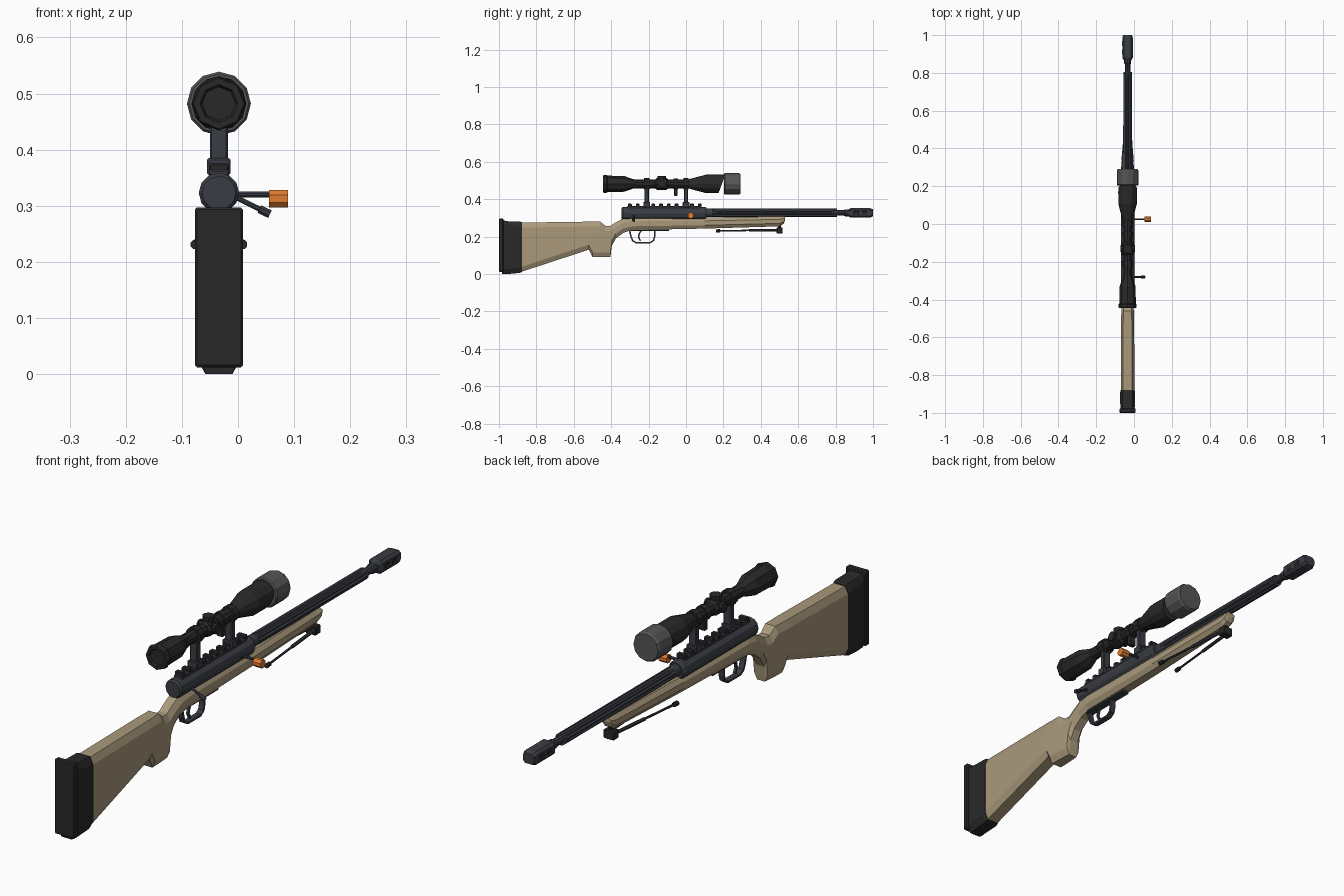
import bpy, bmesh, math
from mathutils import Vector

if "Cube" in bpy.data.objects:
    bpy.data.objects.remove(bpy.data.objects["Cube"])

CX = -0.034          # centre line of the rifle
BORE, SCOPE = 0.325, 0.482


def material(name, r, g, b):
    m = bpy.data.materials.new(name)
    m.diffuse_color = (r, g, b, 1)
    m.use_nodes = True
    m.node_tree.nodes["Principled BSDF"].inputs["Base Color"].default_value = m.diffuse_color
    return m


TAN = material("tan", 0.40, 0.32, 0.20)
METAL = material("gunmetal", 0.042, 0.046, 0.058)
BLACK = material("black", 0.022, 0.022, 0.022)
GREY = material("cap_grey", 0.09, 0.09, 0.09)
ORANGE = material("orange", 0.75, 0.20, 0.03)


def loft(name, rings, mat):
    """Skin a list of equal-length point rings and cap both ends."""
    bm = bmesh.new()
    vs = [[bm.verts.new(p) for p in ring] for ring in rings]
    n = len(rings[0])
    for a, b in zip(vs, vs[1:]):
        for i in range(n):
            j = (i + 1) % n
            bm.faces.new((a[i], a[j], b[j], b[i]))
    bm.faces.new(vs[0])
    bm.faces.new(vs[-1])
    bmesh.ops.recalc_face_normals(bm, faces=bm.faces)
    me = bpy.data.meshes.new(name)
    bm.to_mesh(me)
    bm.free()
    ob = bpy.data.objects.new(name, me)
    me.materials.append(mat)
    bpy.context.collection.objects.link(ob)
    return ob


def lathe(name, profile, zc, mat, n=12, shear=None):
    """Turned part along y; profile holds (y, radius). shear tilts one ring."""
    rings = []
    for k, (y, r) in enumerate(profile):
        t = shear[1] if shear and k in shear[0] else 0
        rings.append([(CX + r * math.sin(math.tau * i / n), y + t * math.cos(math.tau * i / n),
                       zc + r * math.cos(math.tau * i / n)) for i in range(n)])
    return loft(name, rings, mat)


def rod(name, p, q, r, mat, n=8, r2=None):
    p, q = Vector(p), Vector(q)
    rot = (q - p).to_track_quat('Z', 'Y')
    ring = lambda c, s: [c + rot @ Vector((s * math.cos(math.tau * (i + .5) / n),
                                           s * math.sin(math.tau * (i + .5) / n), 0)) for i in range(n)]
    return loft(name, [ring(p, r), ring(q, r if r2 is None else r2)], mat)


def section(y, top, bot, hw, ct=0.012, cb=0.012, slope=2.2):
    """Eight-sided chamfered cross-section."""
    h = top - bot
    zt, zb = min(ct * slope, h * .3), min(cb * slope, h * .3)
    half = [(hw - cb, bot), (hw, bot + zb), (hw, top - zt), (hw - ct, top)]
    pts = half + [(-x, z) for x, z in reversed(half)]
    return [(CX + x, y, z) for x, z in pts]


def box(name, y0, y1, z0, z1, hw, mat, c=0.003):
    e = min(c, (y1 - y0) * .3)
    return loft(name, [section(y0, z1 - e, z0 + e, hw - e, c, c, 1), section(y0 + e, z1, z0, hw, c, c, 1),
                       section(y1 - e, z1, z0, hw, c, c, 1), section(y1, z1 - e, z0 + e, hw - e, c, c, 1)], mat)


# Stock: y, top, bottom, half width
stock = [(-.88, .275, .012, .036), (-.52, .28, .13, .035), (-.50, .28, .09, .034), (-.46, .281, .09, .033),
         (-.43, .257, .09, .031), (-.404, .258, .09, .029), (-.397, .262, .15, .029), (-.375, .277, .19, .029),
         (-.335, .297, .22, .030), (-.29, .302, .235, .031), (.1, .302, .243, .029), (.5, .308, .255, .024),
         (.522, .308, .268, .023), (.53, .306, .288, .020)]
loft("stock", [section(*s) for s in stock], TAN)
loft("butt_sleeve", [section(-.985, .288, 0, .037, .012, .015, 1.6), section(-.95, .282, 0, .039, .012, .015, 1.8),
                     section(-.89, .281, .006, .039), section(-.878, .278, .01, .037)], BLACK)
box("butt_pad", -1, -.976, .012, .297, .043, BLACK, .004)

# Receiver and rail
lathe("receiver", [(-.345, .030), (-.338, .036), (.10, .036), (.11, .031)], BORE - .002, METAL, 12)
box("rail_base", -.315, .08, .345, .364, .018, METAL)
for i in range(10):
    y = -.31 + i * .0415
    box(f"rail_tooth_{i}", y, y + .02, .358, .376, .018, BLACK)

# Fluted barrel with plain ends
n = 24
flutes = [1, 1, .78]
ring = lambda y, fl: [(CX + .0225 * (flutes[i % 3] if fl else 1) * math.sin(math.tau * i / n), y,
                       BORE + .002 + .0225 * (flutes[i % 3] if fl else 1) * math.cos(math.tau * i / n))
                      for i in range(n)]
loft("barrel", [ring(.09, 0), ring(.14, 0), ring(.16, 1), ring(.78, 1), ring(.80, 0), ring(.806, 0)], METAL)
lathe("barrel_tip", [(.79, .015), (.845, .015), (.85, .019), (.88, .019)], BORE + .002, METAL, 10)

# Muzzle brake with side ports
loft("muzzle_brake", [section(.866, .344, .309, .019, .007, .007, 1), section(.88, .352, .302, .028, .009, .009, 1),
                      section(.985, .352, .302, .028, .009, .009, 1), section(1, .346, .308, .023, .009, .009, 1)],
     METAL)
for i in range(2):
    box(f"brake_port_{i}", .895 + i * .045, .925 + i * .045, .317, .337, .0287, BLACK, .002)

# Scope
lathe("scope_eyepiece", [(-.438, .030), (-.445, .034), (-.445, .045), (-.438, .048), (-.425, .048), (-.42, .044),
                         (-.33, .042), (-.285, .026), (-.27, .0235)], SCOPE, BLACK, 8)
lathe("scope_tube", [(-.29, .0235), (.05, .0235)], SCOPE, BLACK, 10)
lathe("scope_bell", [(.015, .024), (.03, .029), (.095, .046), (.105, .049), (.192, .049)], SCOPE, BLACK, 12,
      ([4], .018))
lathe("objective_cap", [(.203, .053), (.208, .057), (.283, .057), (.292, .052)], SCOPE, GREY, 12)
lathe("turret_hub", [(-.165, .024), (-.155, .032), (-.105, .032), (-.095, .024)], SCOPE, BLACK, 8)
rod("elevation_turret", (CX, -.13, SCOPE), (CX, -.13, .525), .022, BLACK, 10)
for s in (-1, 1):
    rod("windage_turret", (CX, -.13, SCOPE), (CX + s * .038, -.13, SCOPE), .019, BLACK, 10)

# Scope mounts
for i, y in enumerate((-.21, 0)):
    lathe(f"scope_ring_{i}", [(y - .014, .031), (y + .014, .031)], SCOPE, BLACK, 10)
    box(f"mount_post_{i}", y - .011, y + .011, .37, .462, .016, METAL)
    box(f"mount_foot_{i}", y - .018, y + .018, .355, .385, .021, METAL)
lathe("stop_ring", [(-.068, .029), (-.042, .029)], SCOPE, BLACK, 10)
box("stop_ring_clamp", -.065, -.045, .418, .465, .014, BLACK)

# Bolt handle, safety lever and orange knob
rod("charging_arm", (CX, .025, .320), (.06, .025, .320), .0055, METAL)
rod("charging_knob", (.055, .025, .3125), (.089, .025, .3125), .0165, ORANGE)
rod("bolt_arm", (CX + .02, -.28, .320), (.055, -.28, .286), .005, METAL)
rod("bolt_tip", (.038, -.28, .294), (.057, -.28, .285), .008, METAL)


def strip(name, path, hw, t, mat):
    """Flat strip bent along a (y, z) path."""
    pts = [Vector(p) for p in path]
    rings = []
    for i, p in enumerate(pts):
        d = (pts[min(i + 1, len(pts) - 1)] - pts[max(i - 1, 0)]).normalized()
        a, b = p + Vector((-d.y, d.x)) * t, p - Vector((-d.y, d.x)) * t
        rings.append([(CX - hw, *a), (CX + hw, *a), (CX + hw, *b), (CX - hw, *b)])
    return loft(name, rings, mat)


# Trigger group
box("floor_plate", -.31, -.09, .229, .245, .017, METAL)
strip("trigger_guard", [(-.302, .235), (-.294, .20), (-.285, .178), (-.268, .168), (-.19, .168), (-.173, .18),
                        (-.168, .20), (-.168, .235)], .011, .004, METAL)
strip("trigger", [(-.238, .235), (-.25, .215), (-.254, .197), (-.244, .178)], .005, .004, METAL)

# Folded bipod
box("bipod_mount", .485, .517, .216, .25, .022, BLACK)
rod("bipod_stud", (CX, .50, .235), (CX, .50, .27), .009, BLACK)
for s in (-1, 1):
    at = lambda t: (CX + s * (.012 + .030 * t), .50 - .34 * t, .235 - .004 * t)
    rod("bipod_upper_leg", at(0), at(.48), .007, METAL)
    rod("bipod_lower_leg", at(.46), at(.97), .0045, METAL)
    rod("bipod_foot", at(.94), at(1), .009, BLACK)
